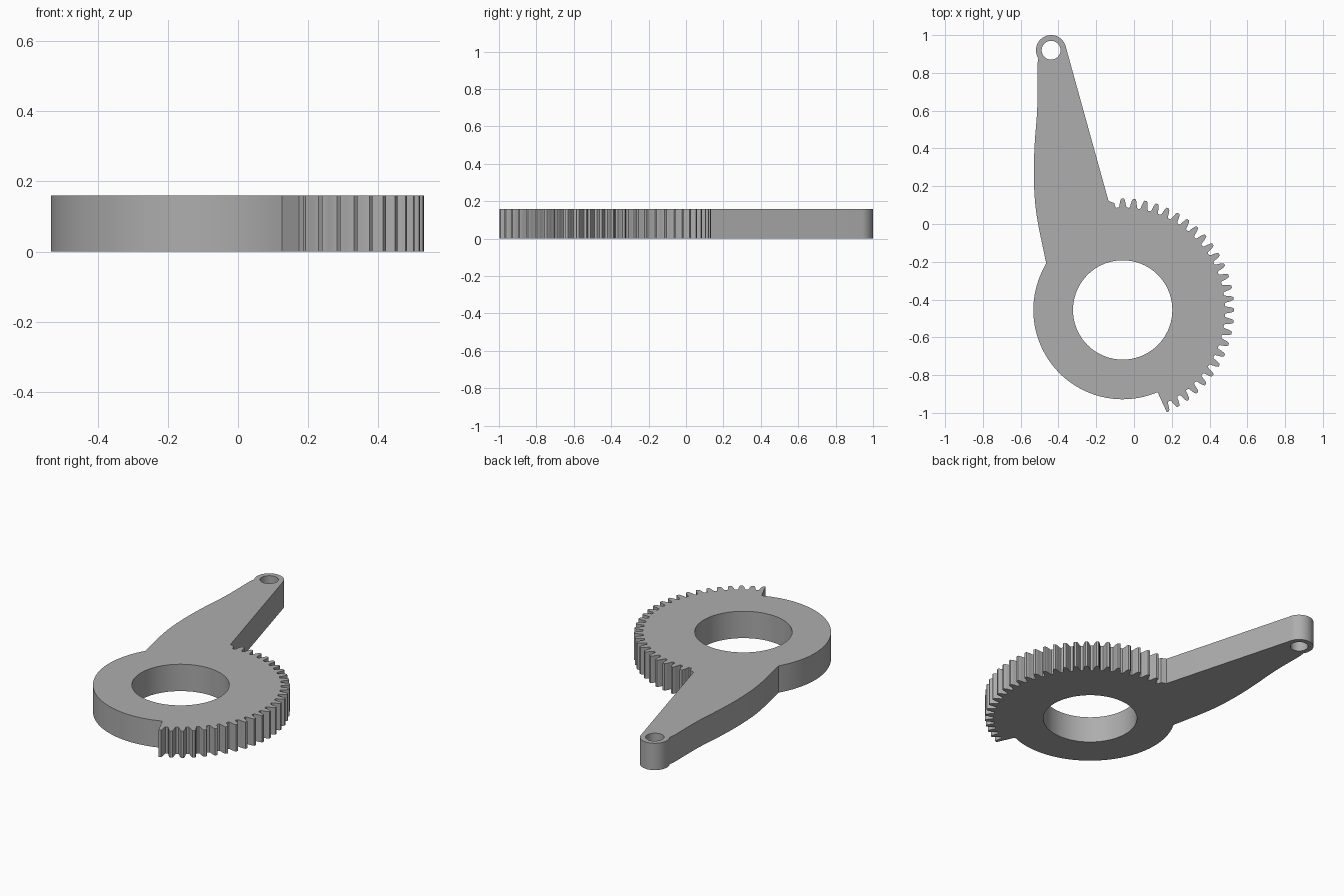
import bpy, bmesh
from math import radians, degrees, sin, cos, atan2
from mathutils import Vector

cube = bpy.data.objects.get("Cube")
if cube:
    bpy.data.objects.remove(cube, do_unlink=True)

HEIGHT = 0.16
HUB = Vector((-0.06, -0.455))
EYE = Vector((-0.439, 0.92))
BODY_R, BORE_R, ROOT_R, TIP_R = 0.473, 0.263, 0.542, 0.59
EYE_R, PIN_R = 0.08, 0.05
PITCH = 6


def polar(centre, radius, angle):
    a = radians(angle)
    return centre + radius * Vector((cos(a), sin(a)))


def arc(centre, radius, start, end, steps):
    return [polar(centre, radius, start + (end - start) * i / steps) for i in range(steps + 1)]


def circle(centre, radius, steps):
    return arc(centre, radius, 0, 360, steps)[:-1]


def spline(points, steps):
    """Smooth curve through the points."""
    p = [2 * points[0] - points[1]] + points + [2 * points[-1] - points[-2]]
    out = []
    for a, b, c, d in zip(p, p[1:], p[2:], p[3:]):
        for i in range(steps):
            t = i / steps
            out.append(b + 0.5 * t * (c - a + t * (2 * a - 5 * b + 4 * c - d
                       + t * (3 * (b - c) + d - a))))
    return out + [points[-1]]


# Toothed sector: half of each flank as (radius, half angle)
flank = [(ROOT_R, 2.3), (ROOT_R + 0.006, 1.9), (0.568, 1.5), (0.582, 1.1), (TIP_R, 0.65)]
outline = []
for angle in range(-66, 96, PITCH):
    rising = flank if angle > -66 else flank[-1:]
    outline += [polar(HUB, r, angle - h) for r, h in rising]
    outline += [polar(HUB, r, angle + h) for r, h in reversed(flank)]
# Last tooth runs into the arm
outline += [polar(HUB, r, 96 - h) for r, h in flank[:3]]
outline.append(Vector((-0.135, 0.122)))

# Eye at the arm tip, then the curved back of the arm
outline += arc(EYE, EYE_R, 14, 212, 32)
back = [Vector(p) for p in ((-0.512, 0.84), (-0.512, 0.62), (-0.526, 0.42),
                            (-0.53, 0.24), (-0.516, 0.05), (-0.465, -0.208))]
outline += spline(back, 6)

# Plain round side of the hub
join = back[-1] - HUB
outline += arc(HUB, BODY_R, degrees(atan2(join.y, join.x)), 293, 48)[1:]

# Fill the profile around its holes and raise it
bm = bmesh.new()
edges = []
for loop in (outline, circle(HUB, BORE_R, 72), circle(EYE, PIN_R, 32)):
    verts = [bm.verts.new((p.x, p.y, 0)) for p in loop]
    edges += [bm.edges.new((a, b)) for a, b in zip(verts, verts[1:] + verts[:1])]
bmesh.ops.triangle_fill(bm, edges=edges, use_beauty=True, normal=(0, 0, 1))
raised = bmesh.ops.extrude_face_region(bm, geom=bm.faces[:], use_keep_orig=True)
top = [g for g in raised["geom"] if isinstance(g, bmesh.types.BMVert)]
bmesh.ops.translate(bm, verts=top, vec=(0, 0, HEIGHT))
bmesh.ops.recalc_face_normals(bm, faces=bm.faces[:])

mesh = bpy.data.meshes.new("gear_sector_lever")
bm.to_mesh(mesh)
bm.free()
lever = bpy.data.objects.new("gear_sector_lever", mesh)
bpy.context.collection.objects.link(lever)

# Plain grey metal
grey = bpy.data.materials.new("grey")
grey.use_nodes = True
grey.diffuse_color = (0.42, 0.42, 0.42, 1)
grey.node_tree.nodes["Principled BSDF"].inputs["Base Color"].default_value = grey.diffuse_color
mesh.materials.append(grey)

bpy.ops.object.select_all(action="DESELECT")
lever.select_set(True)
bpy.context.view_layer.objects.active = lever
bpy.ops.object.shade_smooth_by_angle(angle=radians(25))
